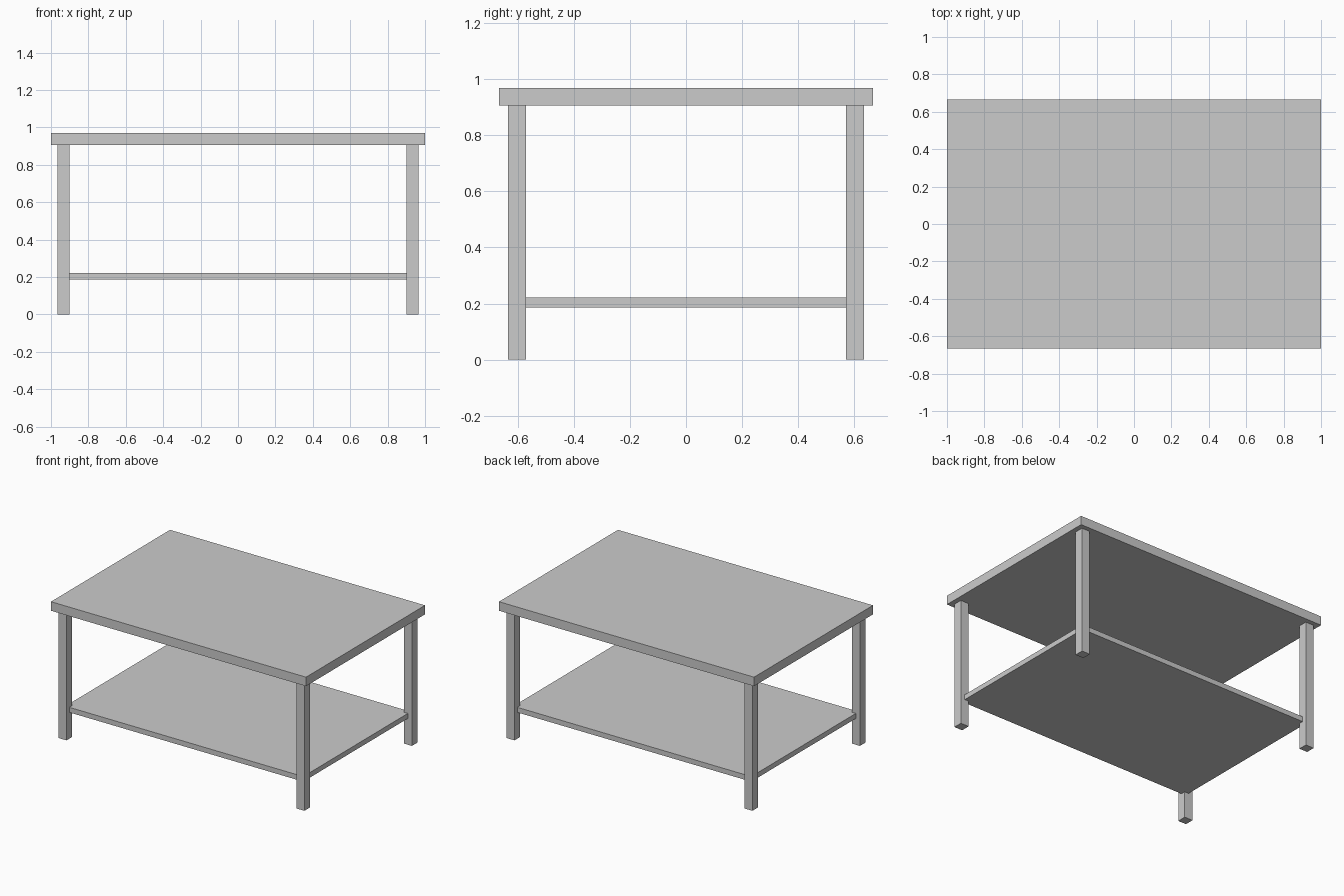
import bpy

if "Cube" in bpy.data.objects:
    bpy.data.objects.remove(bpy.data.objects["Cube"])


def box(name, size, center):
    bpy.ops.mesh.primitive_cube_add(size=1, location=center)
    obj = bpy.context.object
    obj.name = name
    obj.scale = size
    bpy.ops.object.transform_apply(location=False, rotation=False, scale=True)
    return obj


LEG = 0.064
LEG_X, LEG_Y = 0.933, 0.602
TOP_BOTTOM, TOP_HEIGHT = 0.905, 0.969

# Table top
box("table_top", (2, 1.333, TOP_HEIGHT - TOP_BOTTOM),
    (0, 0, (TOP_HEIGHT + TOP_BOTTOM) / 2))

# Lower shelf, its corners let into the leg centres
box("lower_shelf", (2 * LEG_X, 2 * LEG_Y, 0.036), (0, 0, 0.204))

# Four square legs
for y_name, sy in (("front", -1), ("back", 1)):
    for x_name, sx in (("left", -1), ("right", 1)):
        box(f"{y_name}_{x_name}_leg", (LEG, LEG, TOP_BOTTOM),
            (sx * LEG_X, sy * LEG_Y, TOP_BOTTOM / 2))
